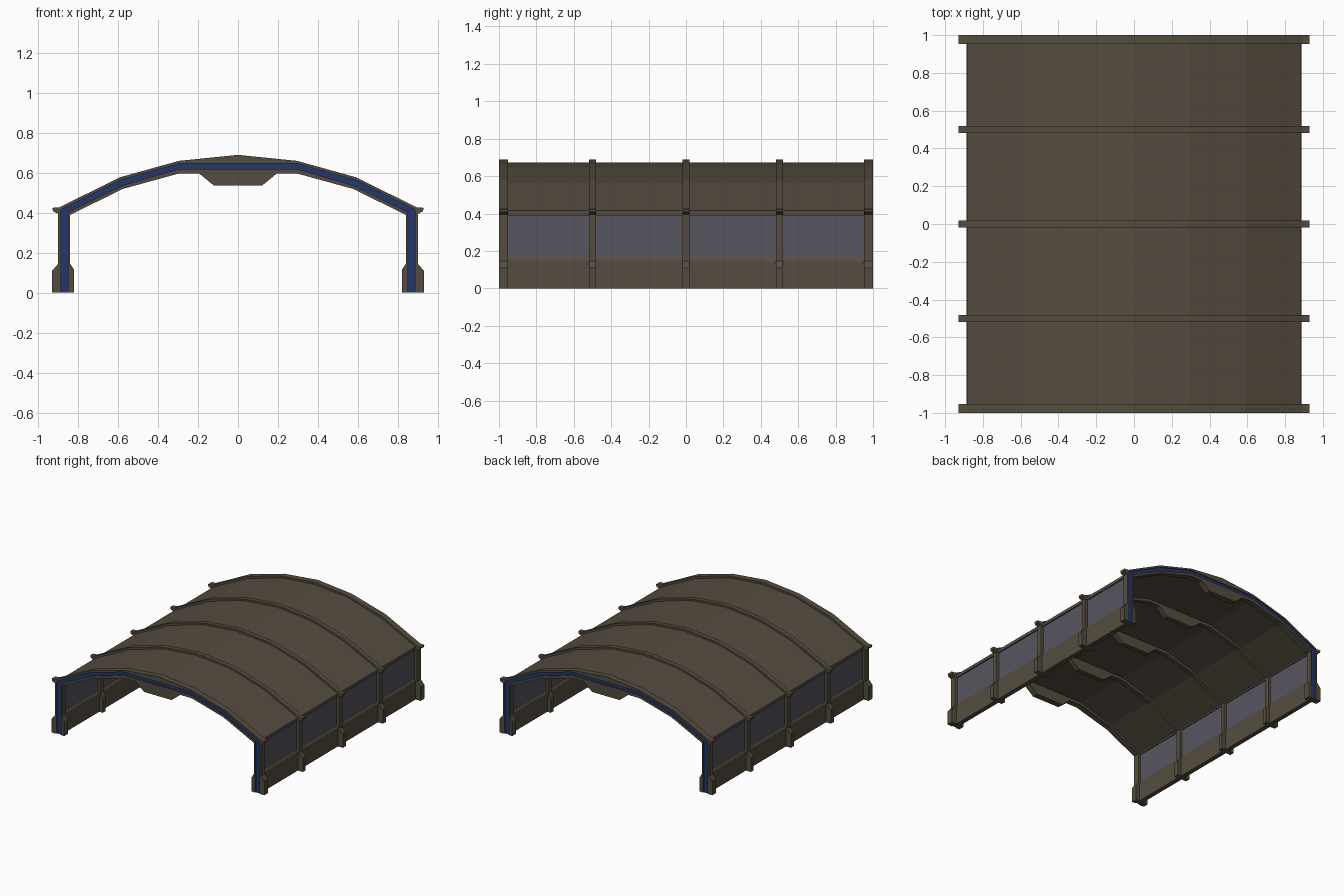
import bpy, bmesh

if "Cube" in bpy.data.objects:
    bpy.data.objects.remove(bpy.data.objects["Cube"])


def material(name, rgb):
    m = bpy.data.materials.new(name)
    m.diffuse_color = (*rgb, 1)
    m.use_nodes = True
    m.node_tree.nodes["Principled BSDF"].inputs["Base Color"].default_value = m.diffuse_color
    return m


BROWN = material("brown_metal", (0.090, 0.073, 0.050))
BLUE = material("blue_trim", (0.015, 0.038, 0.150))
GLASS = material("grey_glass", (0.095, 0.090, 0.115))


def prism(name, profile, y0, y1, mat):
    """Extrude a closed x-z profile along y."""
    bm = bmesh.new()
    face = bm.faces.new([bm.verts.new((x, y0, z)) for x, z in profile])
    new = bmesh.ops.extrude_face_region(bm, geom=[face])["geom"]
    verts = [v for v in new if isinstance(v, bmesh.types.BMVert)]
    bmesh.ops.translate(bm, verts=verts, vec=(0, y1 - y0, 0))
    bmesh.ops.recalc_face_normals(bm, faces=bm.faces)
    mesh = bpy.data.meshes.new(name)
    bm.to_mesh(mesh)
    bm.free()
    mesh.materials.append(mat)
    ob = bpy.data.objects.new(name, mesh)
    bpy.context.collection.objects.link(ob)
    return ob


def mirrored(half):
    """Close a right-half profile with its mirror image across x = 0."""
    return half + [(-x, z) for x, z in reversed(half) if x > 0]


def band(outer, inner):
    """Arch profile from right-half outer and inner outlines, ground to crown."""
    left = [(-x, z) for x, z in reversed(outer) if x > 0]
    left_in = [(-x, z) for x, z in inner]
    return outer + left + left_in + inner[::-1]


# Arched rib outline: foot, post, eave lip, roof, and hanging crown block
rib = band(
    [(0.93, 0), (0.93, 0.11), (0.90, 0.145), (0.90, 0.395), (0.925, 0.407),
     (0.93, 0.425), (0.895, 0.427), (0.59, 0.578), (0.295, 0.66), (0, 0.69)],
    [(0.82, 0), (0.82, 0.115), (0.84, 0.145), (0.84, 0.39), (0.575, 0.52),
     (0.295, 0.597), (0.195, 0.597), (0.12, 0.536)])


def trim(bottom):
    return band([(0.887, bottom), (0.887, 0.415), (0.588, 0.564), (0.295, 0.646)],
                [(0.85, bottom), (0.85, 0.403), (0.578, 0.537), (0.295, 0.62)])


# Middle ribs
for i, y in enumerate((-0.5, 0, 0.5)):
    prism(f"middle_rib_{i + 1}", rib, y - 0.018, y + 0.018, BROWN)

# End ribs, each with a blue strip set into a shallow groove
for label, s in (("front", -1), ("back", 1)):
    end = prism(f"{label}_rib", rib, s * 0.953, s * 1.0, BROWN)
    cutter = prism(f"{label}_groove_cutter", trim(-0.05), s * 0.99, s * 1.05, BROWN)
    cutter.hide_render = True
    cutter.hide_set(True)
    groove = end.modifiers.new("groove", "BOOLEAN")
    groove.operation = "DIFFERENCE"
    groove.solver = "EXACT"
    groove.object = cutter
    prism(f"{label}_trim", trim(0), s * 0.985, s * 0.992, BLUE)

# Roof shell
prism("roof", band(
    [(0.885, 0.39), (0.885, 0.415), (0.59, 0.56), (0.295, 0.647), (0, 0.673)],
    [(0.855, 0.39), (0.85, 0.402), (0.578, 0.537), (0.295, 0.62)]), -0.97, 0.97, BROWN)

# Side walls with a bevelled sill, and window panes between the ribs
for label, s in (("left", -1), ("right", 1)):
    wall = [(0.887, 0), (0.887, 0.147), (0.877, 0.165),
            (0.861, 0.165), (0.851, 0.147), (0.851, 0)]
    prism(f"{label}_wall", [(s * x, z) for x, z in wall], -0.97, 0.97, BROWN)
    pane = [(0.876, 0.163), (0.876, 0.395), (0.862, 0.395), (0.862, 0.163)]
    for i in range(4):
        y = -1 + i * 0.5
        prism(f"{label}_window_{i + 1}", [(s * x, z) for x, z in pane],
              max(y, -0.97), min(y + 0.5, 0.97), GLASS)
